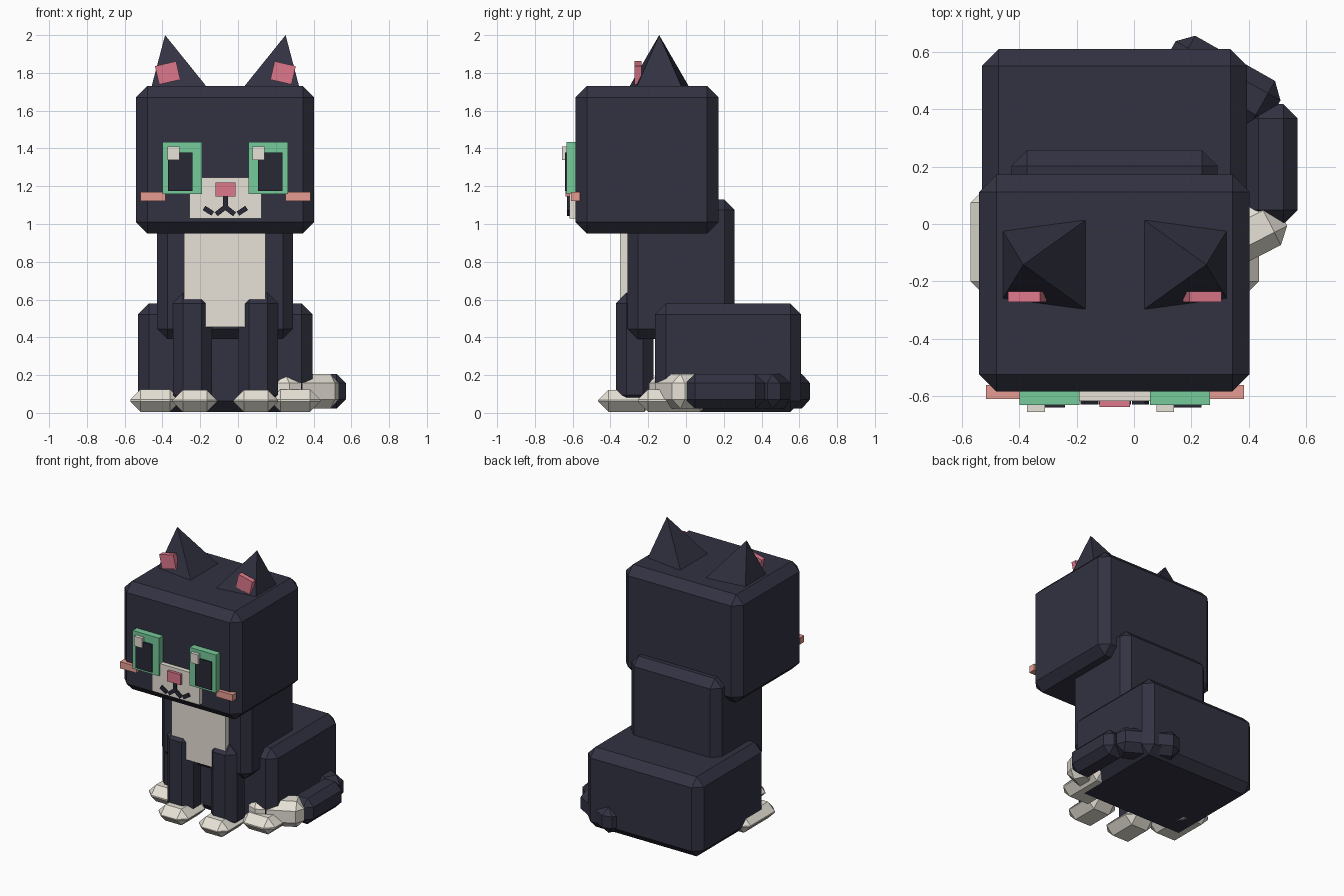
import bpy, bmesh, math
from mathutils import Matrix, Vector

if "Cube" in bpy.data.objects:
    bpy.data.objects.remove(bpy.data.objects["Cube"])

CX = -0.067  # symmetry plane of the body (the tail shifts the bounds)


def material(name, r, g, b):
    def lin(c):
        c /= 255
        return c / 12.92 if c <= 0.04045 else ((c + 0.055) / 1.055) ** 2.4
    m = bpy.data.materials.new(name)
    m.diffuse_color = (lin(r), lin(g), lin(b), 1)
    m.use_nodes = True
    m.node_tree.nodes["Principled BSDF"].inputs["Base Color"].default_value = m.diffuse_color
    return m


FUR = material("dark_fur", 50, 50, 66)
INK = material("ink", 39, 40, 53)
CREAM = material("cream", 231, 226, 215)
GREEN = material("eye_green", 118, 203, 155)
PINK = material("pink", 222, 120, 140)
BLUSH = material("blush", 236, 160, 150)


def finish(name, bm, mat):
    bmesh.ops.recalc_face_normals(bm, faces=bm.faces)
    me = bpy.data.meshes.new(name)
    bm.to_mesh(me)
    bm.free()
    me.materials.append(mat)
    ob = bpy.data.objects.new(name, me)
    bpy.context.collection.objects.link(ob)
    return ob


def box(name, mat, x, y, z, bevel=0, rot=0, axis='Z'):
    """Chamfered box from (min, max) ranges, turned about its own centre."""
    lo, hi = Vector((x[0], y[0], z[0])), Vector((x[1], y[1], z[1]))
    bm = bmesh.new()
    bmesh.ops.create_cube(bm, size=1)
    bmesh.ops.scale(bm, vec=hi - lo, verts=bm.verts)
    if bevel:
        bmesh.ops.bevel(bm, geom=bm.edges[:], offset=bevel, segments=1,
                        profile=0.5, affect='EDGES', clamp_overlap=True)
    bm.transform(Matrix.Translation((lo + hi) / 2) @
                 Matrix.Rotation(math.radians(rot), 4, axis))
    return finish(name, bm, mat)


def pair(name, mat, x, y, z, bevel=0, rot=0, axis='Z'):
    """A left box and its mirror image across the body's centre plane."""
    box(name + "_left", mat, x, y, z, bevel, rot, axis)
    box(name + "_right", mat, (2 * CX - x[1], 2 * CX - x[0]), y, z, bevel, -rot, axis)


# Head, torso and haunches
box("head", FUR, (-0.54, 0.403), (-0.585, 0.172), (0.95, 1.73), 0.06)
box("torso", FUR, (-0.428, 0.292), (-0.31, 0.258), (0.39, 1.13), 0.055)
box("haunches", FUR, (-0.53, 0.395), (-0.165, 0.61), (0.005, 0.58), 0.058)
box("chest_patch", CREAM, (-0.285, 0.145), (-0.35, -0.28), (0.455, 1.0))

# Legs and paws
pair("front_leg", FUR, (-0.345, -0.137), (-0.37, -0.172), (0.04, 0.635), 0.055)
pair("front_paw", CREAM, (-0.347, -0.11), (-0.465, -0.165), (0.005, 0.122), 0.055)
pair("hind_paw", CREAM, (-0.57, -0.305), (-0.255, 0.13), (0.005, 0.125), 0.055)

# Ears: four-sided pyramids with the tip leaning outward
for side, s in (("left", 1), ("right", -1)):
    bm = bmesh.new()
    px = lambda x: CX + s * (x - CX)
    tip = bm.verts.new((px(-0.386), -0.142, 2.0))
    base = [bm.verts.new((px(x), -0.142 + y, z)) for x, y, z in
            ((-0.17, -0.155, 1.732), (-0.17, 0.155, 1.732),
             (-0.465, 0.13, 1.70), (-0.465, -0.13, 1.70))]
    bm.faces.new(base)
    for i in range(4):
        bm.faces.new((base[i], base[(i + 1) % 4], tip))
    finish("ear_" + side, bm, FUR)
pair("inner_ear", PINK, (-0.43, -0.315), (-0.272, -0.235), (1.75, 1.85), 0, -13, 'Y')

# Eyes
pair("eye", GREEN, (-0.40, -0.19), (-0.632, -0.57), (1.16, 1.435))
pair("pupil", INK, (-0.37, -0.24), (-0.64, -0.62), (1.175, 1.378))
box("eye_glint_left", CREAM, (-0.373, -0.31), (-0.656, -0.628), (1.34, 1.41))
box("eye_glint_right", CREAM, (0.078, 0.14), (-0.656, -0.628), (1.34, 1.41))

# Muzzle, nose, cheeks
box("muzzle", CREAM, (-0.257, 0.125), (-0.617, -0.57), (1.03, 1.245))
box("nose", PINK, (-0.12, -0.014), (-0.638, -0.60), (1.145, 1.22))
pair("cheek_blush", BLUSH, (-0.517, -0.385), (-0.61, -0.562), (1.122, 1.17))

# Mouth strokes
box("mouth_stem", INK, (CX - 0.013, CX + 0.013), (-0.63, -0.605), (1.075, 1.15))
pair("mouth_inner", INK, (-0.122, -0.062), (-0.63, -0.605), (1.057, 1.083), 0, -38, 'Y')
pair("mouth_outer", INK, (-0.184, -0.129), (-0.63, -0.605), (1.057, 1.083), 0, 33, 'Y')


# Tail: three chamfered segments curling round the right side
def tail(name, mat, cx, cy, length, angle):
    box(name, mat, (cx - length / 2, cx + length / 2), (cy - 0.093, cy + 0.093),
        (0.022, 0.207), 0.05, angle)


tail("tail_base", FUR, 0.307, 0.497, 0.42, -29.5)
tail("tail_middle", FUR, 0.478, 0.208, 0.42, 90)
tail("tail_tip", CREAM, 0.35, -0.052, 0.37, 27)
